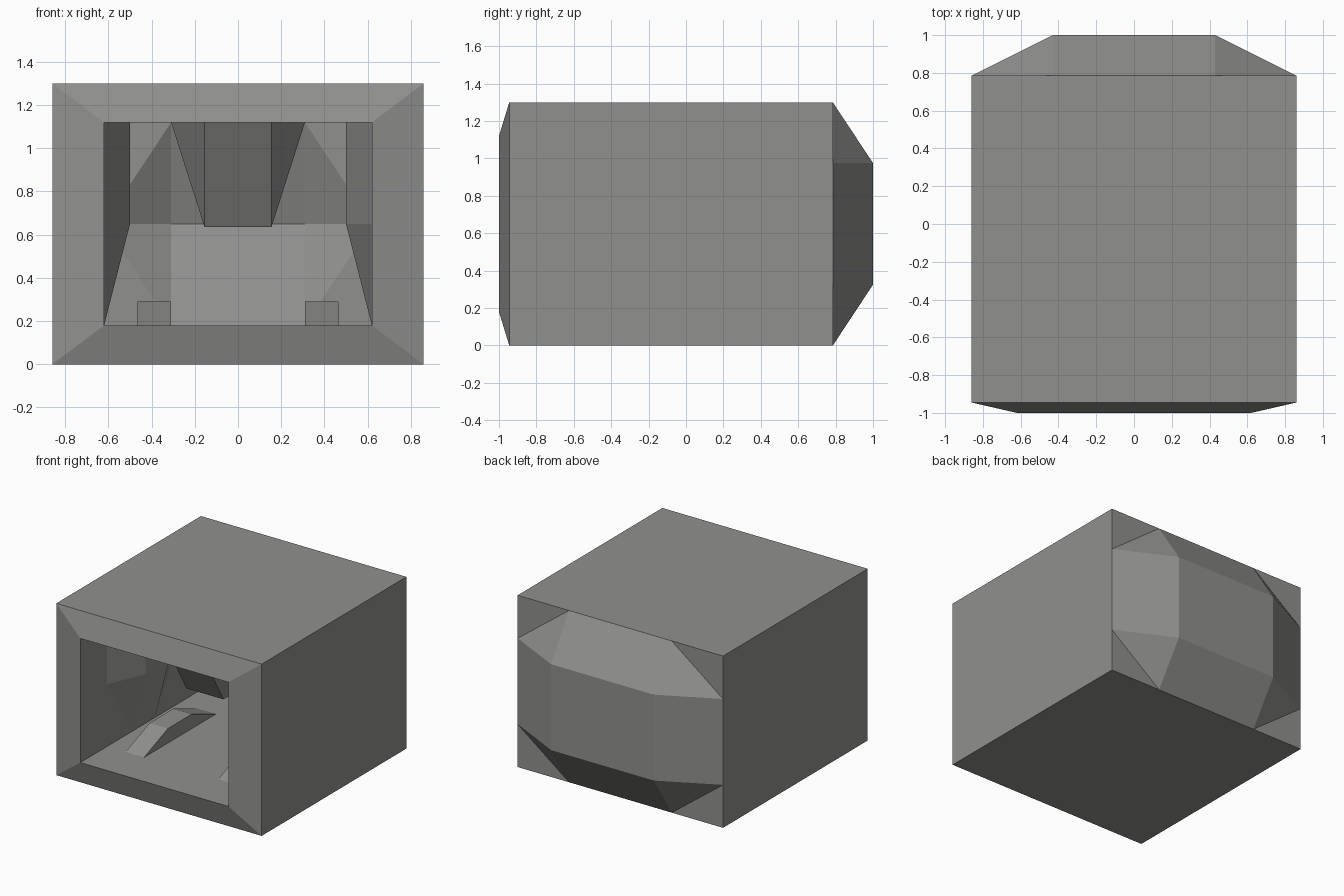
import bpy, bmesh
from mathutils import Vector

if "Cube" in bpy.data.objects:
    bpy.data.objects.remove(bpy.data.objects["Cube"])

grey = bpy.data.materials.new("warm_grey")
grey.diffuse_color = (0.28, 0.28, 0.27, 1)
grey.use_nodes = True
grey.node_tree.nodes["Principled BSDF"].inputs["Base Color"].default_value = grey.diffuse_color


def finish(name, bm):
    bmesh.ops.remove_doubles(bm, verts=bm.verts, dist=1e-4)
    mesh = bpy.data.meshes.new(name)
    bm.to_mesh(mesh)
    bm.free()
    mesh.materials.append(grey)
    obj = bpy.data.objects.new(name, mesh)
    bpy.context.collection.objects.link(obj)
    return obj


def face(bm, pts, normal):
    """Add a flat face turned to look along normal."""
    f = bm.faces.new([bm.verts.new(p) for p in pts])
    f.normal_update()
    if f.normal.dot(normal) < 0:
        f.normal_flip()


def panel(bm, us, vs, place, normal, raised=lambda i, j: False, h=0.0):
    """Flat grid with some points raised along normal; corners are cut diagonally."""
    n = Vector(normal)

    def point(i, j):
        return Vector(place(us[i], vs[j])) + n * (h if raised(i, j) else 0)

    for i in range(len(us) - 1):
        for j in range(len(vs) - 1):
            ids = [(i, j), (i + 1, j), (i + 1, j + 1), (i, j + 1)]
            p = [point(*c) for c in ids]
            up = [raised(*c) for c in ids]
            if sum(up) == 1:
                k = up.index(True)
                q = p[k:] + p[:k]
                face(bm, [q[0], q[1], q[3]], n)
                face(bm, [q[1], q[2], q[3]], n)
            else:
                face(bm, p, n)


# Main proportions
W, H, YF, YB = 0.86, 1.30, -0.945, 0.785
w, z0, zm, z1 = 0.62, 0.18, 0.65, 1.12
depth = [-1.0, -0.68, -0.395, -0.11, 0.18, 0.465]

# Outer shell: top, bottom, sides
bm = bmesh.new()
for s in (-1, 1):
    panel(bm, [YF, YB], [0, H], lambda y, z: (s * W, y, z), (s, 0, 0))
for z, s in ((0, -1), (H, 1)):
    panel(bm, [-W, W], [YF, YB], lambda x, y: (x, y, z), (0, 0, s))
# Back bulge
panel(bm, [-W, -W / 2, W / 2, W], [0, H / 4, H * 3 / 4, H],
      lambda x, z: (x, YB, z), (0, 1, 0),
      lambda i, j: i in (1, 2) and j in (1, 2), 0.215)
# Sloped front frame around the opening
outer = [(-W, YF, 0), (W, YF, 0), (W, YF, H), (-W, YF, H)]
inner = [(-w, -1, z0), (w, -1, z0), (w, -1, z1), (-w, -1, z1)]
for a in range(4):
    b = (a + 1) % 4
    face(bm, [outer[a], outer[b], inner[b], inner[a]], Vector((0, -1, 0)))
finish("outer_shell", bm)

# Cavity: side walls with inward bulges
bm = bmesh.new()
for s in (-1, 1):
    panel(bm, depth, [z0, zm, z1], lambda y, z: (s * w, y, z), (-s, 0, 0),
          lambda i, j: i in (2, 3) and j > 0, 0.12)
# Floor
panel(bm, [-w, w], [depth[0], depth[-1]], lambda x, y: (x, y, z0), (0, 0, 1))
# Ceiling with hanging wedge
panel(bm, [-w, -0.31, -0.155, 0.155, 0.31, w], depth,
      lambda x, y: (x, y, z1), (0, 0, -1),
      lambda i, j: i in (2, 3) and j in (2, 3), 0.485)
# Slightly hollow rear wall
panel(bm, [-w, -0.31, -0.155, 0.155, 0.31, w], [z0, zm, z1],
      lambda x, z: (x, depth[-1], z), (0, -1, 0),
      lambda i, j: 0 < i < 5 and j == 1, -0.15)
finish("cavity", bm)

# Pair of raised floor rails with ramped ends
profile = [(-0.68, z0), (-0.395, 0.29), (-0.11, 0.29), (0.18, z0)]
for side, s in (("left", -1), ("right", 1)):
    bm = bmesh.new()
    for x, d in ((0.31, -s), (0.465, s)):
        face(bm, [(s * x, y, z) for y, z in profile], Vector((d, 0, 0)))
    for (ya, za), (yb, zb) in zip(profile, profile[1:]):
        face(bm, [(s * 0.31, ya, za), (s * 0.465, ya, za),
                  (s * 0.465, yb, zb), (s * 0.31, yb, zb)], Vector((0, 0, 1)))
    finish(side + "_floor_rail", bm)
